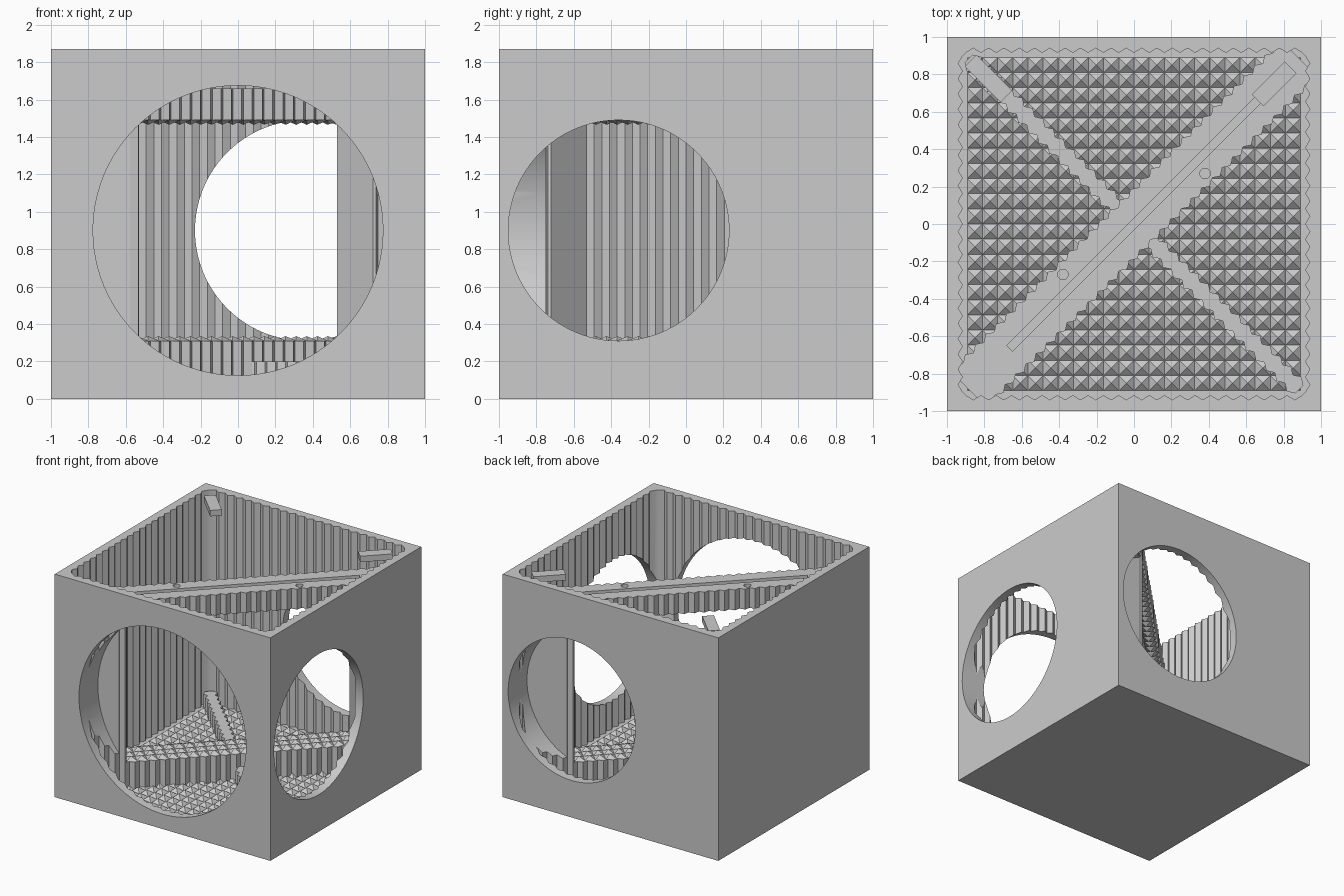
import bpy, bmesh, math
from mathutils import Matrix, Vector

if "Cube" in bpy.data.objects:
    bpy.data.objects.remove(bpy.data.objects["Cube"], do_unlink=True)

GREY = (0.6, 0.6, 0.6, 1.0)
grey = bpy.data.materials.new("plain_grey")
grey.use_nodes = True
grey.diffuse_color = GREY
grey.node_tree.nodes["Principled BSDF"].inputs["Base Color"].default_value = GREY

DIAG = math.radians(45)
PITCH, DEPTH = 0.08, 0.025
HEIGHT, FLOOR = 1.87, 0.08
SILL, LINTEL, BEAM_TOP = 0.31, 1.49, 1.66


def finish(name, bm, turn=0.0):
    bmesh.ops.recalc_face_normals(bm, faces=bm.faces)
    bm.transform(Matrix.Rotation(turn, 4, "Z"))
    mesh = bpy.data.meshes.new(name)
    bm.to_mesh(mesh)
    bm.free()
    mesh.materials.append(grey)
    obj = bpy.data.objects.new(name, mesh)
    bpy.context.collection.objects.link(obj)
    return obj


def box(name, size, centre, turn=0.0):
    bm = bmesh.new()
    bmesh.ops.create_cube(bm, size=1)
    bm.transform(Matrix.Translation(centre) @ Matrix.Diagonal((*size, 1)))
    return finish(name, bm, turn)


def prism(name, points, low, high, turn=0.0):
    bm = bmesh.new()
    face = bm.faces.new([bm.verts.new((x, y, low)) for x, y in points])
    out = bmesh.ops.extrude_face_region(bm, geom=[face])
    top = [v for v in out["geom"] if isinstance(v, bmesh.types.BMVert)]
    bmesh.ops.translate(bm, verts=top, vec=(0, 0, high - low))
    return finish(name, bm, turn)


def cylinder(name, radius, length, centre, axis="Z", sides=96):
    bm = bmesh.new()
    bmesh.ops.create_cone(bm, cap_ends=True, segments=sides, radius1=radius,
                          radius2=radius, depth=length)
    if axis != "Z":
        bm.transform(Matrix.Rotation(math.pi / 2, 4, "X" if axis == "Y" else "Y"))
    bm.transform(Matrix.Translation(centre))
    return finish(name, bm)


def zigzag(half, near, far):
    # One ribbed side, running along +x below the axis
    count = 2 * round(half / PITCH * 2 / 2) * 2
    return [(-half + 2 * half * i / count, -(far if i % 2 else near))
            for i in range(count + 1)]


def ribbed_wall(name, half, width, low, high, turn):
    side = zigzag(half, width - DEPTH, width)
    return prism(name, side + [(-x, -y) for x, y in side], low, high, turn)


def studs(name, columns, rows, step, z, height, turn=0.0):
    bm = bmesh.new()
    for i in range(columns):
        for j in range(rows):
            x, y = (i - columns / 2) * step, (j - rows / 2) * step
            base = [bm.verts.new((x + a * step, y + b * step, z))
                    for a, b in ((0, 0), (1, 0), (1, 1), (0, 1))]
            tip = bm.verts.new((x + step / 2, y + step / 2, z + height))
            for k in range(4):
                bm.faces.new((base[k], base[(k + 1) % 4], tip))
            bm.faces.new(base[::-1])
    return finish(name, bm, turn)


def cut(obj, cutters):
    bpy.context.view_layer.objects.active = obj
    for cutter in cutters:
        mod = obj.modifiers.new("cut", "BOOLEAN")
        mod.operation, mod.solver, mod.object = "DIFFERENCE", "EXACT", cutter
        bpy.ops.object.modifier_apply(modifier=mod.name)


# Outer shell and its ribbed cavity
shell = box("shell", (2, 2, HEIGHT), (0, 0, HEIGHT / 2))
side = zigzag(0.9, 0.915, 0.94)
outline = []
for quarter in range(4):
    rot = Matrix.Rotation(quarter * math.pi / 2, 2)
    outline += [tuple(rot @ Vector(p)) for p in side]
cavity = prism("cavity_cutter", outline, FLOOR, HEIGHT + 0.2)

# Round doorways in the front, back and right-hand walls
doors = [cylinder("front_door_cutter", 0.775, 0.4, (0, -0.95, 0.9), "Y"),
         cylinder("back_door_cutter", 0.59, 0.4, (0.36, 0.95, 0.9), "Y"),
         cylinder("side_door_cutter", 0.59, 0.4, (0.95, -0.36, 0.9), "X")]

# Diagonal partition with a rectangular opening, a slot and two holes
partition = ribbed_wall("partition", 1.25, 0.145, FLOOR - 0.01, BEAM_TOP, DIAG)
opening = box("opening_cutter", (1.77, 1, LINTEL - SILL),
              (0, 0, (LINTEL + SILL) / 2), DIAG)
slot = box("slot_cutter", (1.88, 0.045, 0.06), (0, 0, BEAM_TOP), DIAG)
holes = [cylinder("hole_cutter", 0.028, 0.2, (s * 0.38, s * 0.27, BEAM_TOP), sides=24)
         for s in (-1, 1)]

cut(shell, [cavity] + doors)
cut(partition, [opening, slot] + holes + doors)
for helper in [cavity, opening, slot] + holes + doors:
    bpy.data.objects.remove(helper, do_unlink=True)

# Low divider on the other diagonal
divider = ribbed_wall("low_divider", 1.25, 0.055, FLOOR - 0.01, 0.2, -DIAG)

# Pyramid studs on the floor, the sill and the underside of the lintel
studs("floor_studs", 22, 22, 0.081, FLOOR, 0.035)
studs("sill_studs", 22, 3, PITCH, SILL, DEPTH, DIAG)
studs("lintel_studs", 22, 3, PITCH, LINTEL, -DEPTH, DIAG)

# Corner tabs just below the rim
box("right_corner_tab", (0.25, 0.09, 0.05), (1.06, 0, 1.825), DIAG)
box("left_corner_tab", (0.27, 0.09, 0.05), (1.1, 0, 1.825), DIAG * 3)

# Smooth the round cut edges only
for obj in (shell, partition):
    bpy.ops.object.select_all(action="DESELECT")
    obj.select_set(True)
    bpy.context.view_layer.objects.active = obj
    bpy.ops.object.shade_smooth_by_angle(angle=math.radians(20))
